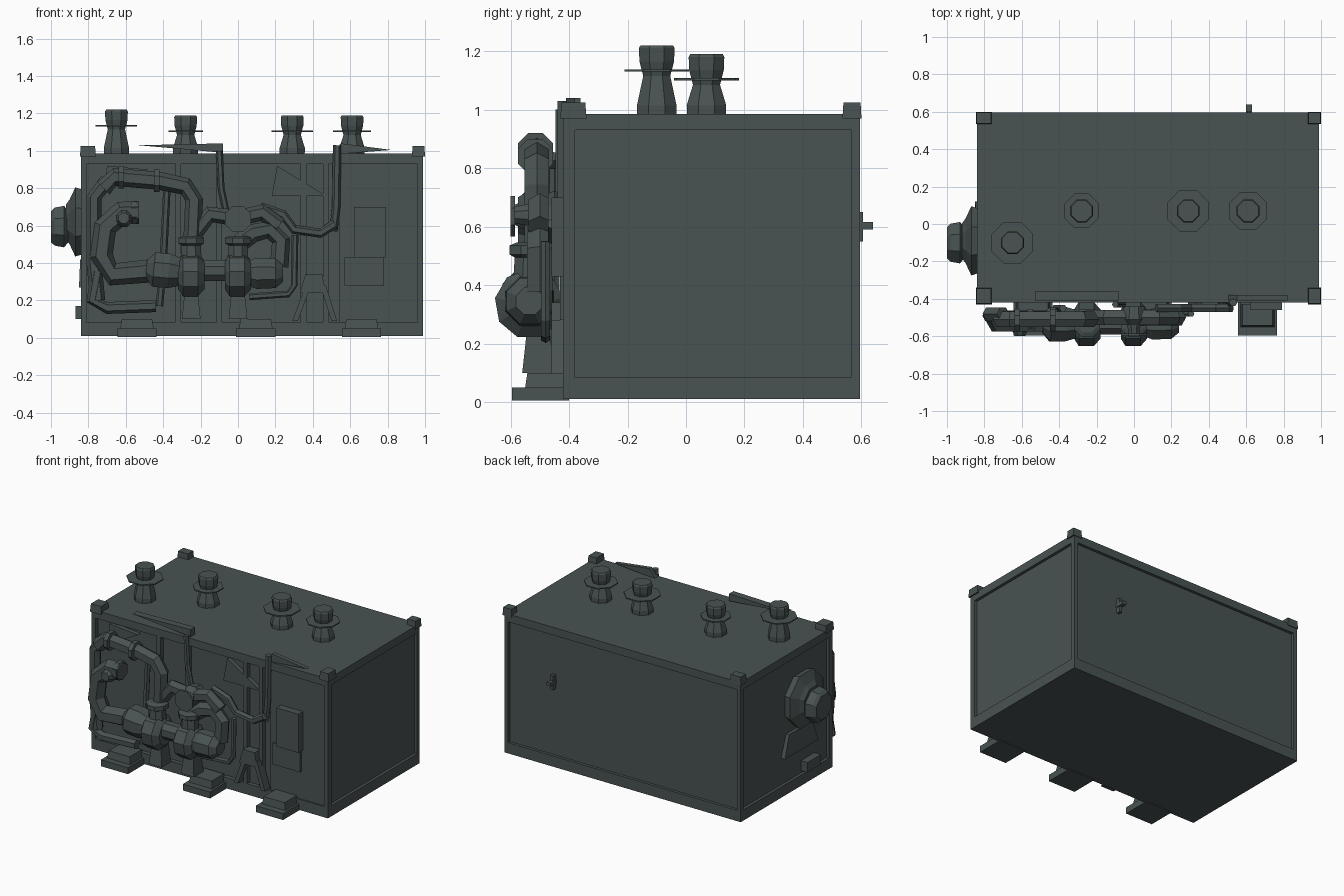
import bpy, bmesh
from math import pi
from mathutils import Vector, Matrix

if "Cube" in bpy.data.objects:
    bpy.data.objects.remove(bpy.data.objects["Cube"], do_unlink=True)

grey = bpy.data.materials.new("dark grey green")
COLOUR = (0.066, 0.086, 0.084, 1)
grey.use_nodes = True
grey.diffuse_color = COLOUR
grey.node_tree.nodes["Principled BSDF"].inputs["Base Color"].default_value = COLOUR


def finish(name, bm):
    bmesh.ops.recalc_face_normals(bm, faces=bm.faces)
    mesh = bpy.data.meshes.new(name)
    bm.to_mesh(mesh)
    bm.free()
    mesh.materials.append(grey)
    ob = bpy.data.objects.new(name, mesh)
    bpy.context.collection.objects.link(ob)
    return ob


def box(name, x, y, z, taper=1.0):
    """Box between (min, max) pairs; taper scales the top end."""
    bm = bmesh.new()
    bmesh.ops.create_cube(bm, size=1)
    for v in bm.verts:
        s = taper if v.co.z > 0 else 1
        v.co = [(a + b) / 2 + c * (b - a) * k
                for (a, b), c, k in zip((x, y, z), v.co, (s, s, 1))]
    return finish(name, bm)


def lathe(name, origin, axis, profile, sides=8):
    """Closed turned part: profile lists (distance along axis, radius)."""
    bm = bmesh.new()
    turn = Vector((0, 0, 1)).rotation_difference(Vector(axis)).to_matrix()
    rings = []
    for h, r in profile:
        ring = []
        for i in range(sides):
            p = Matrix.Rotation(2 * pi * (i + 0.5) / sides, 3, 'Z') @ Vector((r, 0, h))
            ring.append(bm.verts.new(Vector(origin) + turn @ p))
        rings.append(ring)
    for a, b in zip(rings, rings[1:]):
        for i in range(sides):
            j = (i + 1) % sides
            bm.faces.new((a[i], a[j], b[j], b[i]))
    bm.faces.new(rings[0])
    bm.faces.new(rings[-1])
    return finish(name, bm)


def pipe(name, radius, y, path, sides=6):
    """Bent pipe in a plane parallel to the front; path lists (x, z)."""
    bm = bmesh.new()
    pts = [Vector((x, y, z)) for x, z in path]
    rings = []
    for i, p in enumerate(pts):
        d = (pts[min(i + 1, len(pts) - 1)] - pts[max(i - 1, 0)]).normalized()
        side = d.cross(Vector((0, 1, 0)))
        rings.append([bm.verts.new(p + radius * (Matrix.Rotation(2 * pi * k / sides, 3, d) @ side))
                      for k in range(sides)])
    for a, b in zip(rings, rings[1:]):
        for i in range(sides):
            j = (i + 1) % sides
            bm.faces.new((a[i], a[j], b[j], b[i]))
    bm.faces.new(rings[0])
    bm.faces.new(rings[-1])
    return finish(name, bm)


def plate(name, y, depth, outline):
    """Flat plate from an (x, z) outline, extruded towards the front."""
    bm = bmesh.new()
    face = bm.faces.new([bm.verts.new((x, y, z)) for x, z in outline])
    new = bmesh.ops.extrude_face_region(bm, geom=[face])["geom"]
    bmesh.ops.translate(bm, vec=(0, -depth, 0),
                        verts=[g for g in new if isinstance(g, bmesh.types.BMVert)])
    return finish(name, bm)


# Container: recessed walls inside a rail frame
X0, X1, Y0, Y1, TOP = -0.84, 0.99, -0.42, 0.595, 0.985
box("container_walls", (X0 + .02, X1 - .02), (Y0 + .03, Y1 - .02), (0.05, 0.97))
box("roof", (X0, X1), (Y0, Y1), (0.965, TOP))
box("skid_base", (X0, X1), (Y0, Y1), (0.01, 0.07))
for z, label in (((0.065, 0.085), "lower"), ((0.93, 0.97), "upper")):
    box(label + "_front_rail", (X0, X1), (Y0, Y0 + .04), z)
    box(label + "_back_rail", (X0, X1), (Y1 - .03, Y1), z)
    box(label + "_left_rail", (X1 - .03, X1), (Y0, Y1), z)
    box(label + "_right_rail", (X0, X0 + .03), (Y0, Y1), z)
for xa, xb in ((X0, X0 + .03), (X1 - .03, X1)):
    for ya, yb in ((Y0, Y0 + .04), (Y1 - .03, Y1)):
        box("corner_post", (xa, xb), (ya, yb), (0.07, 0.97))

# Corner castings on the roof
for x in ((X0 - .005, X0 + .08), (X1 - .06, X1 + .01)):
    for y in ((Y0 - .01, Y0 + .08), (Y1 - .06, Y1 + .005)):
        box("corner_casting", x, y, (0.97, 1.025), 0.9)

# Roof edge trim and sheet lips
plate("front_edge_lip", -0.36, 0.05, ((-0.53, 1.03), (-0.08, 0.99), (-0.08, 1.04)))
plate("side_edge_lip", -0.38, 0.03, ((0.5, 0.98), (0.82, 1.005), (0.55, 1.04)))

# Chimneys with thin collars
for x, y, lift, collar in ((-0.65, -0.1, 0.03, 0.12), (-0.28, 0.07, 0, 0.1),
                           (0.29, 0.07, 0, 0.12), (0.61, 0.07, 0, 0.11)):
    lathe("chimney", (x, y, TOP), (0, 0, 1),
          ((-0.01, .072), (.03, .073), (.10 + lift, .05), (.15 + lift, .064),
           (.195 + lift, .066), (.205 + lift, .06)))
    lathe("chimney_collar", (x, y, 1.1 + lift), (0, 0, 1), ((0, collar), (.008, collar)))

# Fan outlet on the right side
lathe("fan_housing", (X0 + .03, -0.09, 0.62), (-1, 0, 0),
      ((0, .18), (.06, .2), (.09, .13), (.11, .1)))
lathe("fan_nozzle", (-0.9, -0.1, 0.595), (-1, 0, 0),
      ((0, .08), (.03, .12), (.08, .11), (.1, .09)))
box("side_bracket", (-0.87, X0 + .02), (-0.25, -0.1), (0.1, 0.17))
box("side_cover", (-0.85, X0 + .03), (-0.25, 0.12), (0.27, 0.42), 0.7)

# Handle on the back
box("back_handle", (0.6, 0.63), (0.57, 0.64), (0.59, 0.615))
box("back_handle_mount", (0.605, 0.625), (0.57, 0.605), (0.55, 0.65))

# Front cabinet panel with control box
box("cabinet_panel", (0.54, 0.965), (-0.41, -0.38), (0.08, 0.94))
box("control_box", (0.62, 0.79), (-0.46, -0.4), (0.43, 0.7))
box("control_box_base", (0.57, 0.78), (-0.43, -0.4), (0.28, 0.43))

# Wall ribs
for x in (-0.32, -0.1, 0.35, 0.47):
    box("wall_rib", (x - .015, x + .015), (-0.42, -0.38), (0.08, 0.94))

# Feet: a base with a narrower block above
for x in (-0.54, 0.095, 0.66):
    box("foot_base", (x - .105, x + .105), (-0.595, -0.4), (0.005, 0.05))
    box("foot_block", (x - .09, x + .09), (-0.55, -0.4), (0.05, 0.1), 0.9)

# Pump line along the front
PY = -0.535
lathe("inlet_reducer", (-0.49, PY, 0.37), (1, 0, -0.1),
      ((0, .05), (.04, .1), (.12, .1), (.2, .075)))
for x, z in ((-0.25, 0.335), (0, 0.335)):
    lathe("pump_casing", (x - .07, PY, z), (1, 0, 0),
          ((0, .08), (.025, .12), (.105, .12), (.14, .08)), 9)
    lathe("pump_outlet", (x, PY, z + .08), (0, 0, 1),
          ((0, .06), (.08, .055), (.09, .075), (.12, .075), (.13, .05)))
    box("pump_stand", (x - .05, x + .05), (-0.56, -0.45), (0.1, 0.25), 0.7)
lathe("pump_coupling", (-0.2, PY, 0.36), (1, 0, 0), ((0, .06), (.16, .06)))
lathe("pump_motor", (0.05, PY, 0.345), (1, 0, 0),
      ((0, .07), (.05, .09), (.15, .085), (.19, .05)))

# Pipework
pipe("upper_pipe", .048, -0.51, ((-0.72, .8), (-0.66, .86), (-0.42, .84), (-0.28, .81),
                                 (-0.235, .74), (-0.245, .5)))
pipe("left_elbow", .062, -0.52, ((-0.53, .67), (-0.62, .67), (-0.71, .59), (-0.73, .44),
                                 (-0.67, .34), (-0.45, .36)))
pipe("riser_pipe", .04, -0.48, ((-0.7, .84), (-0.77, .75), (-0.77, .4), (-0.75, .2)))
pipe("drain_pipe", .032, -0.49, ((-0.75, .36), (-0.78, .2), (-0.7, .16), (-0.44, .17)))
pipe("header_pipe", .045, -0.5, ((-0.24, .55), (-0.15, .66), (0, .64), (0.13, .67), (0.22, .6)))
pipe("outlet_pipe", .05, -0.5, ((0, .5), (.08, .56), (.17, .58), (.23, .52), (.22, .38)))
pipe("link_pipe", .025, -0.45, ((.12, .7), (.24, .66), (.3, .58), (.44, .56), (.52, .61)))
pipe("vent_duct", .022, -0.42, ((.51, .57), (.525, .7), (.53, 1.03)))
pipe("downcomer", .018, -0.43, ((-0.1, 1.0), (-0.09, .8), (-0.06, .66)))
pipe("bypass_pipe", .018, -0.48, ((.06, .22), (.27, .235), (.3, .28), (.305, .55)))
pipe("drain_riser", .02, -0.45, ((-0.42, .17), (-0.4, .4), (-0.38, .8)))
for x, z in ((-0.55, .67), (-0.43, .84), (-0.62, .86)):
    lathe("pipe_flange", (x - .02, -0.515, z), (1, 0, 0), ((0, .065), (.03, .065)))

# Valve with hand wheel
lathe("valve_body", (0, -0.44, 0.64), (0, -1, 0),
      ((0, .06), (.07, .07), (.1, .04), (.15, .03)))
lathe("valve_wheel", (0, -0.585, 0.635), (0, -1, 0), ((0, .075), (.015, .075)))
lathe("small_valve", (-0.61, -0.5, 0.64), (0, -1, 0), ((0, .05), (.06, .05), (.1, .03)))

# Support trestle and gusset plates
plate("trestle_cap", -0.4, .06, ((.33, .24), (.47, .24), (.45, .34), (.36, .34)))
for a, b in ((.29, .36), (.5, .44)):
    plate("trestle_leg", -0.4, .06, ((a, .09), (a + .03, .09), (b + .03, .28), (b, .28)))
plate("upper_gusset", -0.38, .04, ((.18, .76), (.47, .76), (.21, .92)))
plate("left_gusset", -0.38, .04, ((-.72, .77), (-.48, .9), (-.7, .92)))
